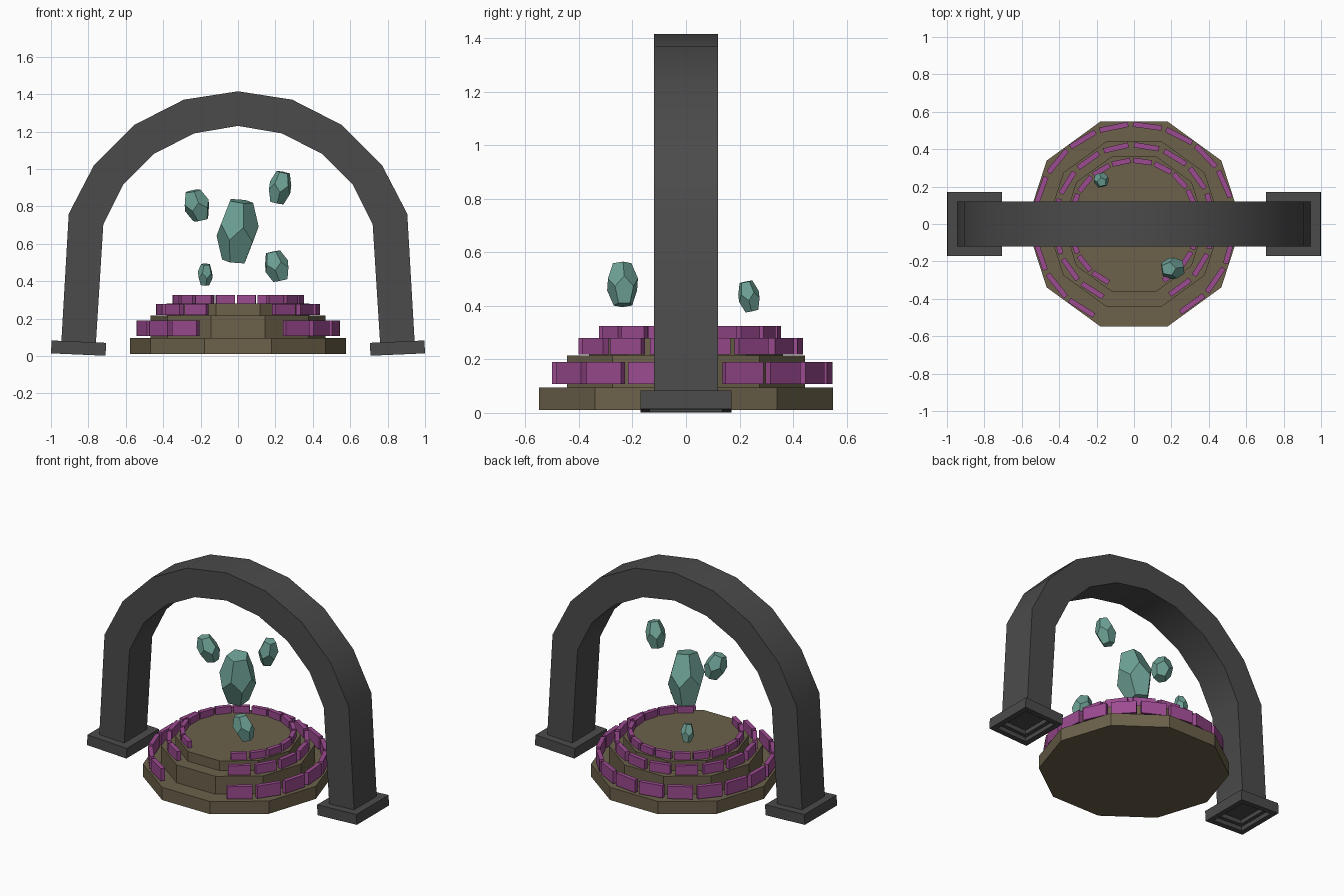
import bpy, bmesh, math
from math import cos, sin, radians, sqrt
from mathutils import Matrix, Vector

cube = bpy.data.objects.get("Cube")
if cube:
    bpy.data.objects.remove(cube, do_unlink=True)


def material(name, rgb):
    m = bpy.data.materials.new(name)
    m.use_nodes = True
    m.diffuse_color = (*rgb, 1)
    m.node_tree.nodes["Principled BSDF"].inputs["Base Color"].default_value = (*rgb, 1)
    return m


stone = material("dark grey stone", (0.07, 0.07, 0.07))
earth = material("brown earth", (0.15, 0.12, 0.07))
brick = material("magenta brick", (0.33, 0.07, 0.28))
gem = material("teal crystal", (0.155, 0.36, 0.305))


def add_object(name, bm, mat):
    bmesh.ops.recalc_face_normals(bm, faces=bm.faces)
    mesh = bpy.data.meshes.new(name)
    bm.to_mesh(mesh)
    bm.free()
    mesh.materials.append(mat)
    ob = bpy.data.objects.new(name, mesh)
    bpy.context.collection.objects.link(ob)
    return ob


# Arch: inner and outer outline of one half, mirrored to the other side
outer = [(0.945, 0.065), (0.905, 0.76), (0.77, 1.02), (0.555, 1.235), (0.29, 1.37), (0, 1.415)]
inner = [(0.76, 0.065), (0.72, 0.705), (0.615, 0.915), (0.45, 1.08), (0.235, 1.19), (0, 1.23)]


def full(half):
    return half + [(-x, z) for x, z in reversed(half[:-1])]


bm = bmesh.new()
sections = []
for (ox, oz), (ix, iz) in zip(full(outer), full(inner)):
    corners = ((ox, -0.12, oz), (ox, 0.12, oz), (ix, 0.12, iz), (ix, -0.12, iz))
    sections.append([bm.verts.new(c) for c in corners])
for a, b in zip(sections, sections[1:]):
    for i in range(4):
        j = (i + 1) % 4
        bm.faces.new((a[i], a[j], b[j], b[i]))
bm.faces.new(sections[0])
bm.faces.new(sections[-1])
arch = add_object("arch", bm, stone)
bpy.ops.object.select_all(action='DESELECT')
arch.select_set(True)
bpy.context.view_layer.objects.active = arch
bpy.ops.object.shade_smooth_by_angle(angle=radians(30))

# Feet: slightly tilted blocks with a stepped hollow underneath
for side, name in ((1, "left_foot"), (-1, "right_foot")):
    bm = bmesh.new()
    bmesh.ops.create_cube(bm, size=1, matrix=Matrix.Diagonal((0.292, 0.34, 0.069, 1)))
    bottom = min(bm.faces, key=lambda f: f.calc_center_median().z)
    for rim in (0.05, 0.035):
        bmesh.ops.inset_individual(bm, faces=[bottom], thickness=rim)
        bmesh.ops.inset_individual(bm, faces=[bottom], thickness=0.001)
        bmesh.ops.translate(bm, verts=bottom.verts, vec=(0, 0, 0.028))
    place = Matrix.Translation((side * 0.8525, 0, 0.042)) @ Matrix.Rotation(radians(-2.5 * side), 4, 'Y')
    bmesh.ops.transform(bm, matrix=place, verts=bm.verts)
    add_object(name, bm, stone)

# Stepped ten-sided platform
for name, radius, low, high in (("platform_bottom", 0.577, 0.01, 0.095),
                                ("platform_middle", 0.467, 0.09, 0.215),
                                ("platform_top", 0.381, 0.21, 0.28)):
    bm = bmesh.new()
    ring = [(radius * cos(math.tau * k / 10), radius * sin(math.tau * k / 10)) for k in range(10)]
    base = bm.faces.new([bm.verts.new((x, y, low)) for x, y in ring])
    top = bmesh.ops.extrude_face_region(bm, geom=[base], use_keep_orig=True)
    lifted = [v for v in top["geom"] if isinstance(v, bmesh.types.BMVert)]
    bmesh.ops.translate(bm, verts=lifted, vec=(0, 0, high - low))
    add_object(name, bm, earth)

# Brick rings, left open at the front
for name, radius, count, length, low, high in (("outer_bricks", 0.528, 16, 0.155, 0.107, 0.19),
                                               ("middle_bricks", 0.418, 14, 0.135, 0.218, 0.279),
                                               ("inner_bricks", 0.337, 16, 0.1, 0.275, 0.325)):
    bm = bmesh.new()
    for k in range(count):
        angle = radians(-54 + 292 * k / (count - 1))
        place = (Matrix.Rotation(angle, 4, 'Z')
                 @ Matrix.Translation((radius, 0, (low + high) / 2))
                 @ Matrix.Diagonal((0.028, length, high - low, 1)))
        bmesh.ops.create_cube(bm, size=1, matrix=place)
    add_object(name, bm, brick)


# Crystals: stretched twelve-faced solids, tilted and fitted to a size
def crystal(name, centre, size, lean, pitch, spin):
    phi = (1 + sqrt(5)) / 2
    signs = (-1, 1)
    points = [Vector((a, b, c)) for a in signs for b in signs for c in signs]
    for a in signs:
        for b in signs:
            p = (0, a / phi, b * phi)
            points += [Vector(p[i:] + p[:i]) for i in range(3)]
    # Rest the solid on a face, then stretch and tilt it
    upright = Vector((0, phi, 1)).rotation_difference(Vector((0, 0, 1))).to_matrix()
    turn = (Matrix.Rotation(radians(lean), 3, 'Y') @ Matrix.Rotation(radians(pitch), 3, 'X')
            @ Matrix.Diagonal((1, 1, 1.7)) @ Matrix.Rotation(radians(spin), 3, 'Z') @ upright)
    points = [turn @ p for p in points]
    low = [min(p[i] for p in points) for i in range(3)]
    high = [max(p[i] for p in points) for i in range(3)]
    bm = bmesh.new()
    for p in points:
        bm.verts.new([centre[i] + size[i] * ((p[i] - low[i]) / (high[i] - low[i]) - 0.5)
                      for i in range(3)])
    bmesh.ops.convex_hull(bm, input=bm.verts)
    bmesh.ops.dissolve_limit(bm, angle_limit=radians(2), verts=bm.verts, edges=bm.edges)
    add_object(name, bm, gem)


crystal("large_crystal", (-0.002, 0, 0.667), (0.225, 0.23, 0.345), 6, 8, 15)
crystal("upper_left_crystal", (0.225, 0, 0.9), (0.12, 0.12, 0.18), 12, 5, 40)
crystal("upper_right_crystal", (-0.22, 0, 0.805), (0.13, 0.12, 0.17), -14, 8, 10)
crystal("lower_left_crystal", (0.207, -0.237, 0.48), (0.125, 0.115, 0.17), -14, 2, 25)
crystal("lower_right_crystal", (-0.175, 0.235, 0.435), (0.08, 0.08, 0.12), 3, 12, 50)
